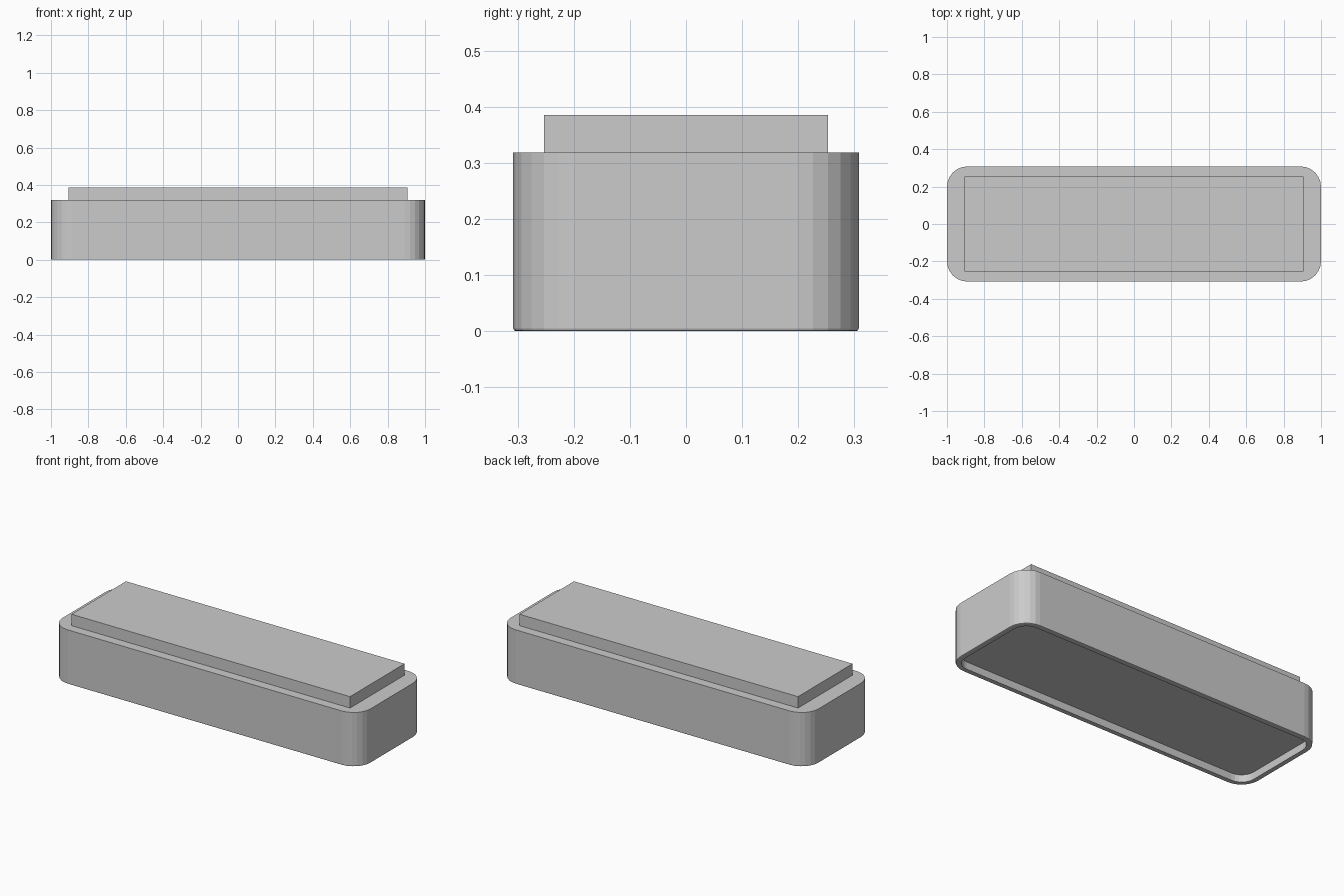
import bpy, bmesh
from math import sin, cos, pi

if "Cube" in bpy.data.objects:
    bpy.data.objects.remove(bpy.data.objects["Cube"])

SEG = 6  # facets per rounded corner


def rounded_ring(bm, hx, hy, r, z):
    """Loop of vertices around a rounded rectangle."""
    ring = []
    for q, (sx, sy) in enumerate([(1, 1), (-1, 1), (-1, -1), (1, -1)]):
        for i in range(SEG + 1):
            a = pi / 2 * (q + i / SEG)
            ring.append(bm.verts.new((sx * (hx - r) + r * cos(a),
                                      sy * (hy - r) + r * sin(a), z)))
    return ring


def finish(bm, name):
    bmesh.ops.recalc_face_normals(bm, faces=bm.faces)
    me = bpy.data.meshes.new(name)
    bm.to_mesh(me)
    bm.free()
    ob = bpy.data.objects.new(name, me)
    bpy.context.collection.objects.link(ob)
    return ob


# Rounded body: top, walls, softened bottom rim, recessed underside
HX, HY, R = 1.0, 0.308, 0.11
profile = [(0.0, 0.318), (0.0, 0.005), (0.0015, 0.0015), (0.005, 0.0),
           (0.03, 0.0), (0.03, 0.043)]  # (inset, z)
bm = bmesh.new()
rings = [rounded_ring(bm, HX - d, HY - d, R - d, z) for d, z in profile]
for a, b in zip(rings, rings[1:]):
    n = len(a)
    for i in range(n):
        j = (i + 1) % n
        bm.faces.new((a[i], a[j], b[j], b[i]))
bm.faces.new(rings[0])
bm.faces.new(rings[-1])
finish(bm, "body")

# Raised rectangular slab on top
bm = bmesh.new()
bmesh.ops.create_cube(bm, size=1)
bmesh.ops.scale(bm, vec=(1.81, 0.506, 0.067), verts=bm.verts)
bmesh.ops.translate(bm, vec=(0, 0, 0.318 + 0.0335), verts=bm.verts)
finish(bm, "top_slab")
